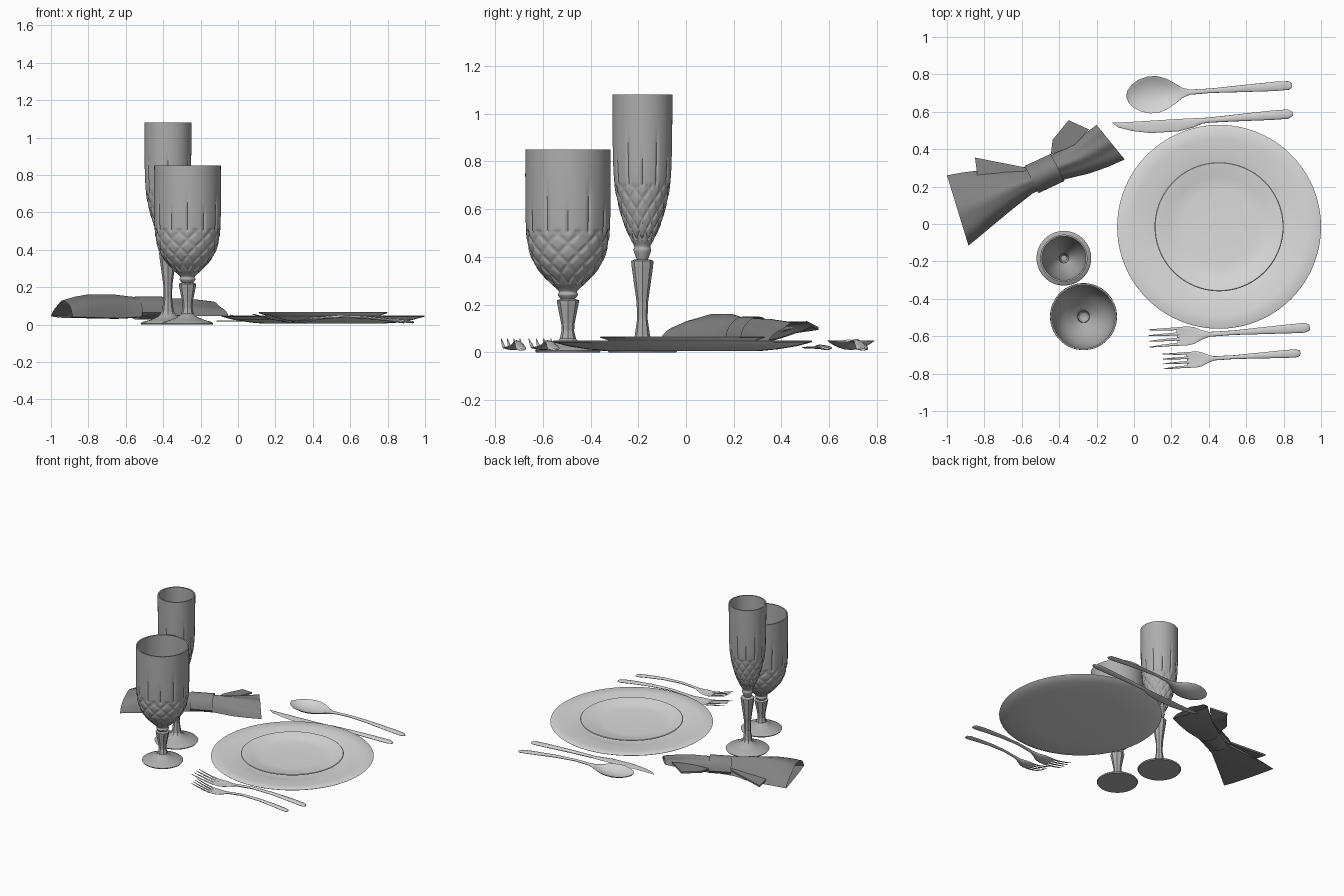
import bpy, bmesh, math
from mathutils import Vector

if "Cube" in bpy.data.objects:
    bpy.data.objects.remove(bpy.data.objects["Cube"])


def material(name, g):
    m = bpy.data.materials.new(name)
    m.diffuse_color = (g, g, g, 1)
    m.use_nodes = True
    m.node_tree.nodes["Principled BSDF"].inputs["Base Color"].default_value = m.diffuse_color
    return m


PORCELAIN = material("white porcelain", 0.72)
STEEL = material("polished steel", 0.66)
GLASS = material("grey glass", 0.42)
CLOTH = material("dark grey cloth", 0.22)


def finish(bm, name, mat, smooth=True, angle=40):
    bmesh.ops.recalc_face_normals(bm, faces=bm.faces[:])
    me = bpy.data.meshes.new(name)
    bm.to_mesh(me)
    bm.free()
    me.materials.append(mat)
    ob = bpy.data.objects.new(name, me)
    bpy.context.collection.objects.link(ob)
    if smooth:
        bpy.ops.object.select_all(action='DESELECT')
        ob.select_set(True)
        bpy.context.view_layer.objects.active = ob
        bpy.ops.object.shade_smooth_by_angle(angle=math.radians(angle))
    return ob


def loft(bm, rings, caps=True):
    """Bridge closed rings of points, optionally capping both ends."""
    vs = [[bm.verts.new(p) for p in r] for r in rings]
    n = len(vs[0])
    for a, b in zip(vs, vs[1:]):
        for i in range(n):
            j = (i + 1) % n
            bm.faces.new((a[i], a[j], b[j], b[i]))
    if caps:
        bm.faces.new(vs[0])
        bm.faces.new(vs[-1])


def lathe(bm, centre, prof, seg, cut=None):
    rings = []
    for r, z in prof:
        ring = []
        for i in range(seg):
            a = 2 * math.pi * i / seg
            rr = r - (cut(a, z) if cut else 0)
            ring.append((centre[0] + rr * math.cos(a), centre[1] + rr * math.sin(a), z))
        rings.append(ring)
    loft(bm, rings)


def resample(prof, n):
    """Smooth curve through profile points."""
    out = []
    m = len(prof) - 1
    for k in range(m):
        p = [Vector(prof[max(0, min(m, k + d))]) for d in (-1, 0, 1, 2)]
        for s in range(n):
            t = s / n
            v = 0.5 * (2 * p[1] + (p[2] - p[0]) * t + (2 * p[0] - 5 * p[1] + 4 * p[2] - p[3]) * t * t
                       + (3 * p[1] - p[0] - 3 * p[2] + p[3]) * t ** 3)
            out.append((v.x, v.y))
    return out + [prof[-1]]


# Plates
C = (0.455, -0.015)
bm = bmesh.new()
lathe(bm, C, [(.02, .005), (.32, .005), (.40, .013), (.48, .026), (.54, .042), (.545, .046), (.54, .049),
              (.47, .044), (.38, .038), (.34, .03), (.30, .022), (.02, .02)], 96)
finish(bm, "charger_plate", PORCELAIN)
bm = bmesh.new()
lathe(bm, C, [(.02, .03), (.22, .03), (.28, .04), (.343, .061), (.345, .064), (.341, .067),
              (.32, .064), (.27, .053), (.235, .047), (.2, .045), (.02, .045)], 96)
finish(bm, "dinner_plate", PORCELAIN)


# Cut glass goblets: smooth bowl with carved diamonds and slits, faceted stem, round foot
def cutter(z0, z1, z2, pitch, depth):
    def cut(a, z):
        d = 0
        u = a * 12 / (2 * math.pi)
        top = z1 + pitch * (0.5 - 2 * abs(u % 1 - .5)) * .6
        if z0 < z < top:
            v = (z - z0) / pitch
            for w in (u + v, u - v):
                e = abs(w - round(w))
                d = max(d, depth * max(0, 1 - e / .2))
        # tall slits, alternate heights
        i = round(u)
        hi = z2 if i % 2 else z2 - (z2 - z1) * .4
        if z1 < z < hi and abs(u - i) < .1:
            d = max(d, depth * min(1, (hi - z) / (hi - z1) * 2) * (1 - abs(u - i) / .1))
        return d
    return cut


def glass(name, c, bowl, stem, foot, cut):
    outer = resample(bowl, 12)
    inner = [(max(.008, r - .009), z + (.012 if z < bowl[2][1] else 0)) for r, z in reversed(outer[4:])]
    bm = bmesh.new()
    solid_z = bowl[1][1]
    n = len(outer)
    full = outer + inner
    rings = []
    for k, (r, z) in enumerate(full):
        ring = []
        for i in range(144):
            a = 2 * math.pi * i / 144
            rr = r - (cut(a, z) if k < n else 0)
            ring.append((c[0] + rr * math.cos(a), c[1] + rr * math.sin(a), z))
        rings.append(ring)
    loft(bm, rings)
    finish(bm, name + "_bowl", GLASS, True, 50)
    bm = bmesh.new()
    lathe(bm, c, stem, 8)
    finish(bm, name + "_stem", GLASS, False)
    bm = bmesh.new()
    lathe(bm, c, foot, 64)
    finish(bm, name + "_foot", GLASS)


glass("goblet", (-.27, -.495),
      [(.022, .215), (.042, .24), (.04, .258), (.08, .295), (.125, .345), (.155, .40), (.172, .47),
       (.178, .56), (.179, .70), (.178, .85)],
      [(.028, .225), (.047, .218), (.045, .205), (.028, .12), (.026, .09), (.036, .05), (.06, .03)],
      [(.02, 0), (.134, 0), (.138, .007), (.13, .014), (.09, .025), (.05, .042), (.03, .06)],
      cutter(.285, .50, .74, .085, .007))
glass("flute", (-.375, -.183),
      [(.02, .38), (.036, .425), (.034, .445), (.05, .475), (.075, .53), (.097, .60), (.114, .68),
       (.122, .77), (.125, .90), (.126, 1.08)],
      [(.03, .39), (.047, .383), (.045, .36), (.024, .21), (.022, .14), (.032, .07), (.055, .035)],
      [(.02, 0), (.141, 0), (.146, .007), (.138, .014), (.09, .026), (.05, .045), (.028, .07)],
      cutter(.47, .70, .96, .085, .006))


# Cutlery: stations are (distance, half width, height, half thickness, dish, side offset)
def rod(bm, tip, end, length, stations, seg=16):
    t, e = Vector(tip), Vector(end)
    d = (e - t) / length
    side = Vector((-d.y, d.x))
    rings = []
    for x, w, z, th, dish, off in stations:
        ring = []
        for i in range(seg):
            a = 2 * math.pi * i / seg
            p = t + d * x + side * (off + w * math.cos(a))
            ring.append((p.x, p.y, z + th * math.sin(a) + dish * math.cos(a) ** 2))
        rings.append(ring)
    loft(bm, rings)


def fork(name, tip, end):
    bm = bmesh.new()
    rod(bm, tip, end, .86, [
        (.15, .048, .019, .003, .004, 0), (.20, .051, .014, .004, .005, 0), (.24, .045, .016, .005, .005, 0),
        (.28, .026, .024, .006, .002, 0), (.32, .013, .034, .007, 0, 0), (.45, .012, .044, .007, 0, 0),
        (.6, .018, .040, .007, 0, 0), (.75, .024, .026, .007, 0, 0), (.83, .026, .016, .007, 0, 0),
        (.855, .018, .013, .006, 0, 0), (.86, .008, .012, .004, 0, 0)])
    for k in range(4):
        o = -.042 + .028 * k
        rod(bm, tip, end, .86, [(0, .002, .056, .002, 0, o * 1.1), (.05, .005, .042, .003, 0, o * 1.05),
                                (.11, .007, .028, .003, 0, o), (.17, .008, .019, .003, 0, o)], 8)
    finish(bm, name, STEEL)


fork("dinner_fork", (.08, -.612), (.94, -.553))
fork("salad_fork", (.155, -.735), (.89, -.69))

bm = bmesh.new()
rod(bm, (-.04, .682), (.845, .742), .887, [
    (0, .008, .052, .002, 0, 0), (.008, .032, .044, .003, .006, 0), (.03, .060, .034, .003, .015, 0),
    (.07, .085, .022, .004, .027, 0), (.12, .099, .014, .004, .036, 0), (.17, .098, .014, .004, .036, 0),
    (.22, .080, .020, .004, .028, 0), (.27, .048, .032, .005, .013, 0), (.30, .027, .040, .006, .004, 0),
    (.34, .014, .047, .007, 0, 0), (.45, .012, .050, .007, 0, 0), (.6, .018, .042, .007, 0, 0),
    (.8, .025, .022, .007, 0, 0), (.87, .023, .014, .006, 0, 0), (.887, .010, .012, .004, 0, 0)], 24)
finish(bm, "spoon", STEEL)

bm = bmesh.new()
rod(bm, (-.115, .541), (.85, .589), .966, [
    (0, .002, .02, .002, 0, 0), (.03, .013, .02, .003, 0, -.013), (.1, .024, .02, .003, 0, -.024),
    (.2, .033, .02, .004, 0, -.032), (.35, .033, .02, .004, 0, -.030), (.43, .025, .02, .005, 0, -.022),
    (.48, .015, .022, .007, 0, -.013), (.52, .014, .023, .009, 0, -.011), (.65, .018, .023, .009, 0, -.007),
    (.85, .025, .02, .009, 0, -.002), (.94, .025, .018, .008, 0, 0), (.966, .010, .016, .005, 0, 0)])
finish(bm, "knife", STEEL)


# Napkin: arched tubes between two edges (edge a, edge b, arch height)
def cloth(name, sections, skew=1.0, pleat=0.0):
    n = 20
    rings = []
    for a, b, h in sections:
        a, b = Vector(a), Vector(b)
        top, low = [], []
        for i in range(n + 1):
            t = i / n
            p = a.lerp(b, t)
            s = max(0, math.sin(math.pi * t ** skew)) ** .6
            rip = pleat * math.sin(t * 5 * math.pi) * s
            top.append(p + Vector((0, 0, h * s + rip)))
            if 0 < i < n:
                low.append(p - Vector((0, 0, .006 * s)))
        rings.append(top + low[::-1])
    bm = bmesh.new()
    loft(bm, rings, False)
    finish(bm, name, CLOTH, True, 60)


cloth("napkin_left_fan", [
    ((-1, .26, .045), (-.885, -.115, .04), .085), ((-.92, .275, .045), (-.835, -.075, .04), .105),
    ((-.84, .285, .042), (-.77, -.02, .038), .12), ((-.70, .30, .04), (-.63, .095, .035), .122),
    ((-.60, .30, .045), (-.54, .165, .04), .105), ((-.48, .34, .05), (-.42, .215, .05), .09)], 1.35, .004)
cloth("napkin_right_fan", [
    ((-.52, .325, .05), (-.46, .20, .05), .09), ((-.43, .375, .055), (-.365, .24, .05), .085),
    ((-.33, .43, .075), (-.24, .27, .045), .075), ((-.26, .485, .09), (-.14, .305, .045), .06),
    ((-.20, .53, .11), (-.05, .345, .045), .04)], .9, .004)
cloth("napkin_ring_band", [
    ((-.585, .31, .07), (-.51, .165, .065), .082), ((-.445, .375, .07), (-.372, .23, .065), .082)])
cloth("napkin_ring_band_underside", [
    ((-.585, .31, .07), (-.51, .165, .065), -.04), ((-.445, .375, .07), (-.372, .23, .065), -.04)])


# Loose folded corners of the napkin
def flap(name, pts):
    bm = bmesh.new()
    lo = [bm.verts.new((x, y, z - .006)) for x, y, z in pts]
    hi = [bm.verts.new((x, y, z + .006)) for x, y, z in pts]
    bm.faces.new(lo)
    bm.faces.new(hi)
    for i in range(len(pts)):
        j = (i + 1) % len(pts)
        bm.faces.new((lo[i], lo[j], hi[j], hi[i]))
    bmesh.ops.triangulate(bm, faces=[f for f in bm.faces if len(f.verts) > 4])
    finish(bm, name, CLOTH, False)


flap("napkin_left_corner", [(-.85, .355, .055), (-.57, .30, .08), (-.62, .2, .09), (-.82, .12, .08)])
flap("napkin_right_corner", [(-.445, .37, .08), (-.435, .45, .085), (-.35, .555, .10), (-.24, .505, .125),
                             (-.32, .42, .10)])
